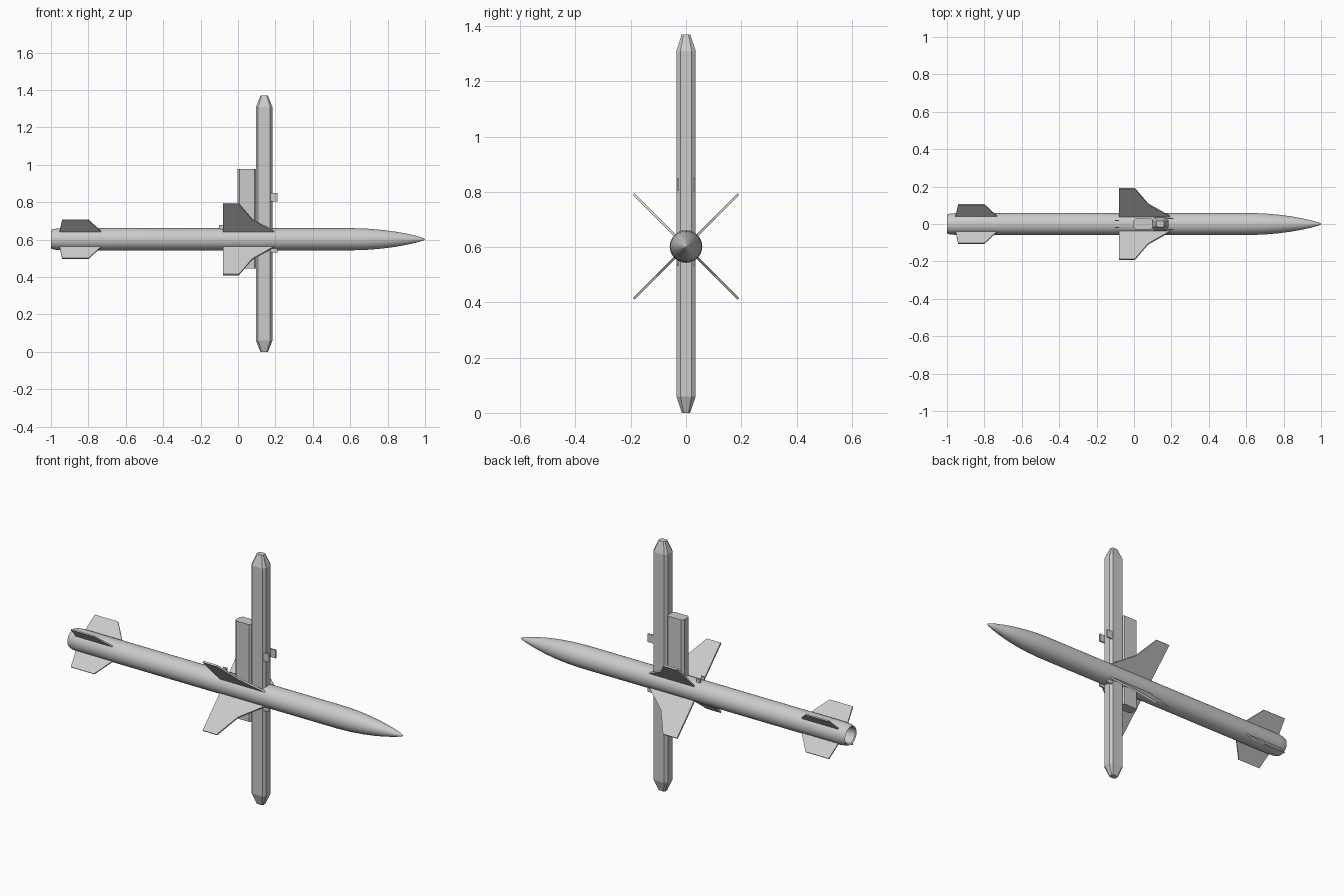
import bpy, bmesh
from math import sin, cos, pi, radians
from mathutils import Matrix

if "Cube" in bpy.data.objects:
    bpy.data.objects.remove(bpy.data.objects["Cube"])

CZ = 0.602  # height of the body axis


def finish(name, bm, smooth=None):
    bmesh.ops.remove_doubles(bm, verts=bm.verts, dist=1e-5)
    bmesh.ops.recalc_face_normals(bm, faces=bm.faces)
    me = bpy.data.meshes.new(name)
    bm.to_mesh(me)
    bm.free()
    ob = bpy.data.objects.new(name, me)
    bpy.context.collection.objects.link(ob)
    if smooth:
        bpy.ops.object.select_all(action='DESELECT')
        ob.select_set(True)
        bpy.context.view_layer.objects.active = ob
        bpy.ops.object.shade_smooth_by_angle(angle=radians(smooth))
    return ob


def loft(bm, rings):
    """Skin a list of equal-length rings and cap both ends."""
    loops = [[bm.verts.new(p) for p in r] for r in rings]
    n = len(loops[0])
    for a, b in zip(loops, loops[1:]):
        for i in range(n):
            bm.faces.new((a[i], a[(i + 1) % n], b[(i + 1) % n], b[i]))
    bm.faces.new(loops[0])
    bm.faces.new(loops[-1])


def body(name, profile, sides=32):
    bm = bmesh.new()
    loft(bm, [[(x, r * cos(2 * pi * i / sides), CZ + r * sin(2 * pi * i / sides))
               for i in range(sides)] for x, r in profile])
    return finish(name, bm, 35)


def fin(name, outline, angle, thick):
    """Flat fin; outline is (x, radius), turned about the body axis."""
    bm = bmesh.new()
    loft(bm, [[(x, s * thick / 2, r) for x, r in outline] for s in (-1, 1)])
    bm.transform(Matrix.Translation((0, 0, CZ)) @ Matrix.Rotation(radians(angle), 4, 'X'))
    return finish(name, bm)


def column(name, cx, levels):
    """Eight-sided column; levels are (z, half x, half y, flat x, flat y)."""
    bm = bmesh.new()
    rings = []
    for z, hx, hy, fx, fy in levels:
        sec = [(hx, -fy), (hx, fy), (fx, hy), (-fx, hy),
               (-hx, fy), (-hx, -fy), (-fx, -hy), (fx, -hy)]
        rings.append([(cx + x, y, z) for x, y in sec])
    loft(bm, rings)
    return finish(name, bm)


def box(name, center, size):
    bm = bmesh.new()
    bmesh.ops.create_cube(bm, size=1, matrix=Matrix.Translation(center) @ Matrix.Diagonal((*size, 1)))
    return finish(name, bm)


# Slender body with pointed nose and open tail nozzle
body("body", [(-0.93, 0.036), (-0.995, 0.044), (-1.0, 0.050), (-0.985, 0.055), (-0.95, 0.059),
              (0.0, 0.059), (0.62, 0.059), (0.70, 0.056), (0.77, 0.050), (0.84, 0.041),
              (0.90, 0.030), (0.95, 0.019), (0.985, 0.009), (0.997, 0.004), (1.0, 0.001)])

# Four middle wings and four tail fins in an X layout
wing = [(-0.08, 0.05), (-0.08, 0.268), (0.005, 0.268), (0.075, 0.152), (0.195, 0.056), (0.19, 0.05)]
tail = [(-0.955, 0.05), (-0.94, 0.147), (-0.80, 0.147), (-0.73, 0.056), (-0.73, 0.05)]
for i in range(4):
    fin(f"wing_{i + 1}", wing, 45 + 90 * i, 0.009)
    fin(f"tail_fin_{i + 1}", tail, 45 + 90 * i, 0.007)

# Tall column with tapered ends, and the shorter slab behind it
end, full = (0.020, 0.015, 0.014, 0.009), (0.044, 0.035, 0.032, 0.020)
column("tall_column", 0.14, [(0.0, *end), (0.06, *full), (1.31, *full), (1.37, *end)])
slab = (0.051, 0.030, 0.040, 0.018)
column("rear_slab", 0.049, [(0.445, *slab), (0.978, *slab)])

# Small paired lugs
for side, y in (("left", -1), ("right", 1)):
    box(f"upper_lug_{side}", (0.188, y * 0.029, 0.827), (0.044, 0.007, 0.045))
    box(f"lower_lug_{side}", (0.188, y * 0.029, 0.547), (0.044, 0.007, 0.03))
    box(f"body_lug_{side}", (-0.09, y * 0.018, 0.665), (0.022, 0.006, 0.025))
